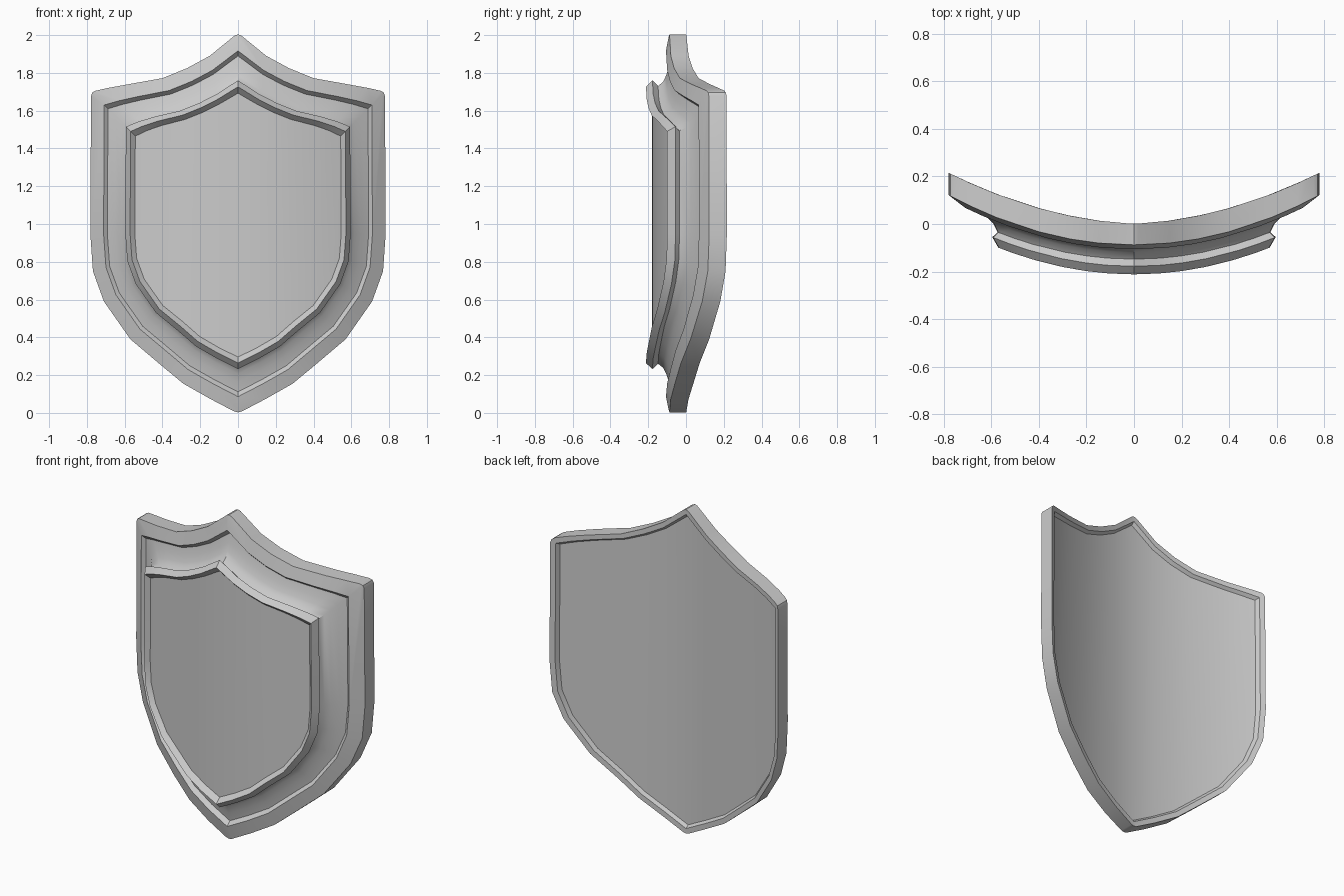
import bpy, bmesh, math

if "Cube" in bpy.data.objects:
    bpy.data.objects.remove(bpy.data.objects["Cube"])

# Right half of the outline, top tip to bottom tip: x, z, vertical shift per unit of inset
HALF = [(0, 2.012, -1.36), (.15, 1.89, -1.1), (.27, 1.825, -1.0), (.40, 1.772, -.93),
        (.58, 1.74, -.93), (.69, 1.72, -.96), (.778, 1.70, -1.0),
        (.782, .95, 0), (.768, .75, .29), (.71, .59, .5), (.57, .39, .76),
        (.42, .263, .94), (.29, .155, 1.06), (.145, .073, 1.16), (0, -.003, 1.27)]
LOOP = HALF + [(-x, z, k) for x, z, k in HALF[-2:0:-1]]
N, LAST = len(LOOP), len(HALF) - 1


def front_curve(x):
    return .345 * x * x


def back_curve(x):
    return .05 * abs(x) + .29 * x * x


def ring(bm, inset, y, curve):
    """One inset copy of the outline, bent around the shield's curve."""
    s = 1 - inset / .78
    return [bm.verts.new((x * s, y + curve(x * s), z + k * inset)) for x, z, k in LOOP]


def cap(bm, r, front):
    """Fill a ring with vertical strips on both sides of the centre line."""
    for i in range(LAST // 2):
        ids = list(dict.fromkeys([i, i + 1, LAST - 1 - i, LAST - i]))
        right = [r[j] for j in ids]
        left = [r[-j % N] for j in reversed(ids)]
        for f in (right, left):
            bm.faces.new(f[::-1] if front else f)


def part(name, profile, fill=None, round_between=None):
    bm = bmesh.new()
    rings = [ring(bm, *p) for p in profile]
    for a, b in zip(rings, rings[1:]):
        for i in range(N):
            j = (i + 1) % N
            bm.faces.new((b[i], b[j], a[j], a[i]))
    if fill:
        cap(bm, rings[-1], fill == "front")
    if round_between is not None:
        a, b = rings[round_between], rings[round_between + 1]
        corners = [bm.edges.get((a[i], b[i])) for i in (0, 6, LAST, N - 6)]
        bmesh.ops.bevel(bm, geom=corners, offset=.022, segments=2, profile=.5,
                        affect='EDGES')
    me = bpy.data.meshes.new(name)
    bm.to_mesh(me)
    bm.free()
    ob = bpy.data.objects.new(name, me)
    bpy.context.collection.objects.link(ob)
    bpy.ops.object.select_all(action='DESELECT')
    ob.select_set(True)
    bpy.context.view_layer.objects.active = ob
    bpy.ops.object.shade_smooth_by_angle(angle=math.radians(30))
    return ob


F, B = front_curve, back_curve

# Outer frame: back lip, side wall, raised border and the hollow cove
part("frame", [(.04, -.02, B), (.028, 0, B), (0, 0, B), (0, -.088, F),
               (.07, -.106, F), (.09, -.08, F), (.13, -.09, F), (.165, -.105, F),
               (.19, -.12, F), (.207, -.148, F)], round_between=2)

# Raised front plate: flared lip around a slightly sunken panel
part("front_plate", [(.207, -.148, F), (.185, -.178, F), (.21, -.212, F),
                     (.235, -.18, F)], fill="front")

# Sunken back panel with a crease down the middle
part("back_panel", [(.04, -.02, B)], fill="back")
